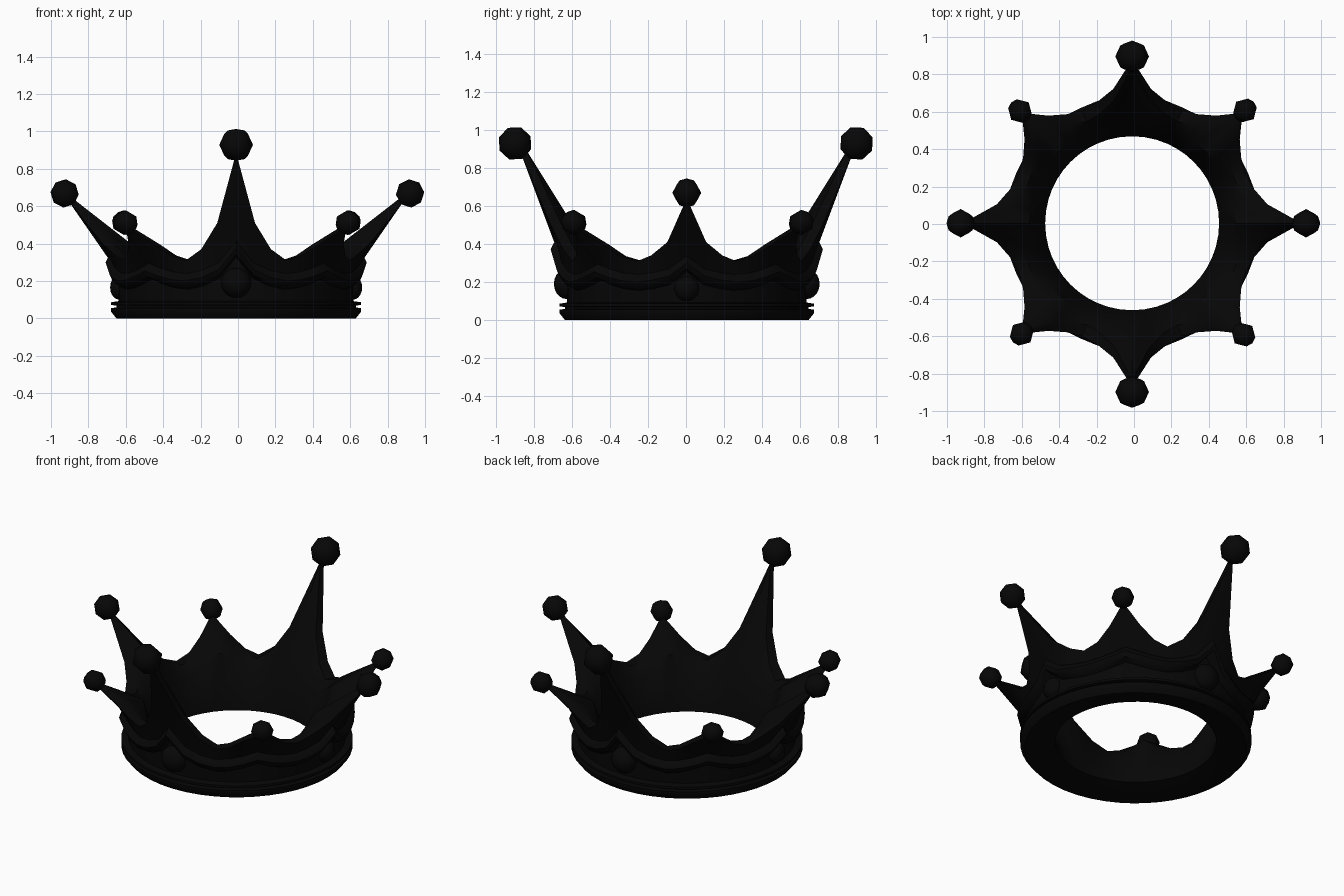
import bpy, bmesh, math
from mathutils import Vector, Matrix

if "Cube" in bpy.data.objects:
    bpy.data.objects.remove(bpy.data.objects["Cube"])

# One dark material for the whole crown
black = bpy.data.materials.new("near_black")
black.use_nodes = True
BLACK = (0.002, 0.002, 0.002, 1)
black.diffuse_color = BLACK
bsdf = black.node_tree.nodes["Principled BSDF"]
bsdf.inputs["Base Color"].default_value = BLACK

CENTRE = Vector((-0.01, 0.004, 0))


def finish(bm, name, angle):
    bmesh.ops.recalc_face_normals(bm, faces=bm.faces)
    mesh = bpy.data.meshes.new(name)
    bm.to_mesh(mesh)
    bm.free()
    mesh.materials.append(black)
    ob = bpy.data.objects.new(name, mesh)
    ob.location = CENTRE
    bpy.context.collection.objects.link(ob)
    bpy.ops.object.select_all(action='DESELECT')
    ob.select_set(True)
    bpy.context.view_layer.objects.active = ob
    bpy.ops.object.shade_smooth_by_angle(angle=math.radians(angle))
    return ob


def polar(angle, radius, z):
    a = math.radians(angle)
    return Vector((radius * math.sin(a), -radius * math.cos(a), z))


# Rim outline from a main point to a corner point: angle, radius, height
TALL = [(0, .875, .885), (8, .725, .51), (16, .675, .37), (24, .66, .31),
        (31, .68, .335), (38, .73, .40), (45, .835, .49)]
SHORT = [(0, .905, .64), (8, .73, .41), (16, .675, .34), (23, .66, .31),
         (31, .68, .335), (38, .73, .40), (45, .835, .49)]


def rim_outline():
    columns = []
    for quarter in range(4):
        start = quarter * 90
        first, second = (TALL, SHORT) if quarter % 2 == 0 else (SHORT, TALL)
        columns += [(start + a, r, h) for a, r, h in first]
        columns += [(start + 90 - a, r, h) for a, r, h in reversed(second[1:-1])]
    return columns


def section(radius, height):
    """Closed wall section: grooved base, raised wavy lip, rim, inner wall."""
    lip = .20 + .3 * (height - .31)
    out = .66 + .07 * (height - .31)
    thick = .065 - .13 * (radius - .66)
    return [(.64, 0), (.668, .035), (.668, .055), (.64, .058), (.64, .068),
            (.668, .072), (.668, .086), (.628, .092),
            (.632, lip - .045), (out, lip - .03), (out + .015, lip),
            (out, lip + .03), (out - .012, lip + .04),
            (radius, height), (radius - thick, height),
            (.55, min(.3 + .14 * height, height * .82)),
            (.475, .1), (.465, .04), (.6, 0)]


# Crown band with its eight points
bm = bmesh.new()
loops = [[bm.verts.new(polar(a, r, z)) for r, z in section(radius, height)]
         for a, radius, height in rim_outline()]
for i, loop in enumerate(loops):
    following = loops[(i + 1) % len(loops)]
    for j in range(len(loop)):
        k = (j + 1) % len(loop)
        bm.faces.new((loop[j], following[j], following[k], loop[k]))
finish(bm, "crown_band", 40)


def ball(name, angle, radius, z, size, segments, rings, depth=1, tilt=0):
    bm = bmesh.new()
    bmesh.ops.create_uvsphere(bm, u_segments=segments, v_segments=rings, radius=size)
    place = (Matrix.Translation(polar(angle, radius, z))
             @ Matrix.Rotation(math.radians(angle), 4, 'Z')
             @ Matrix.Rotation(math.radians(tilt), 4, 'X')
             @ Matrix.Diagonal((1, depth, 1, 1)))
    bmesh.ops.transform(bm, matrix=place, verts=bm.verts)
    return finish(bm, name, 60)


# Balls on the points, leaning outwards
for name, angle, radius in (("front", 0, .902), ("back", 180, .892)):
    ball(name + "_ball", angle, radius, .928, .09, 8, 4, tilt=25)
for name, angle, radius in (("left", 90, .93), ("right", 270, .917)):
    ball(name + "_ball", angle, radius, .668, .076, 8, 4, tilt=40)
for name, angle, radius in (("front_left", 45, .842), ("back_left", 135, .853),
                            ("back_right", 225, .848), ("front_right", 315, .835)):
    ball(name + "_ball", angle, radius, .512, .066, 8, 4, tilt=45)

# Rounded gems set below the main points
for name, angle in (("front", 0), ("back", 180)):
    ball(name + "_gem", angle, .63, .19, .08, 16, 10, depth=.85)
for name, angle in (("left", 90), ("right", 270)):
    ball(name + "_gem", angle, .625, .165, .065, 16, 10, depth=.75)
